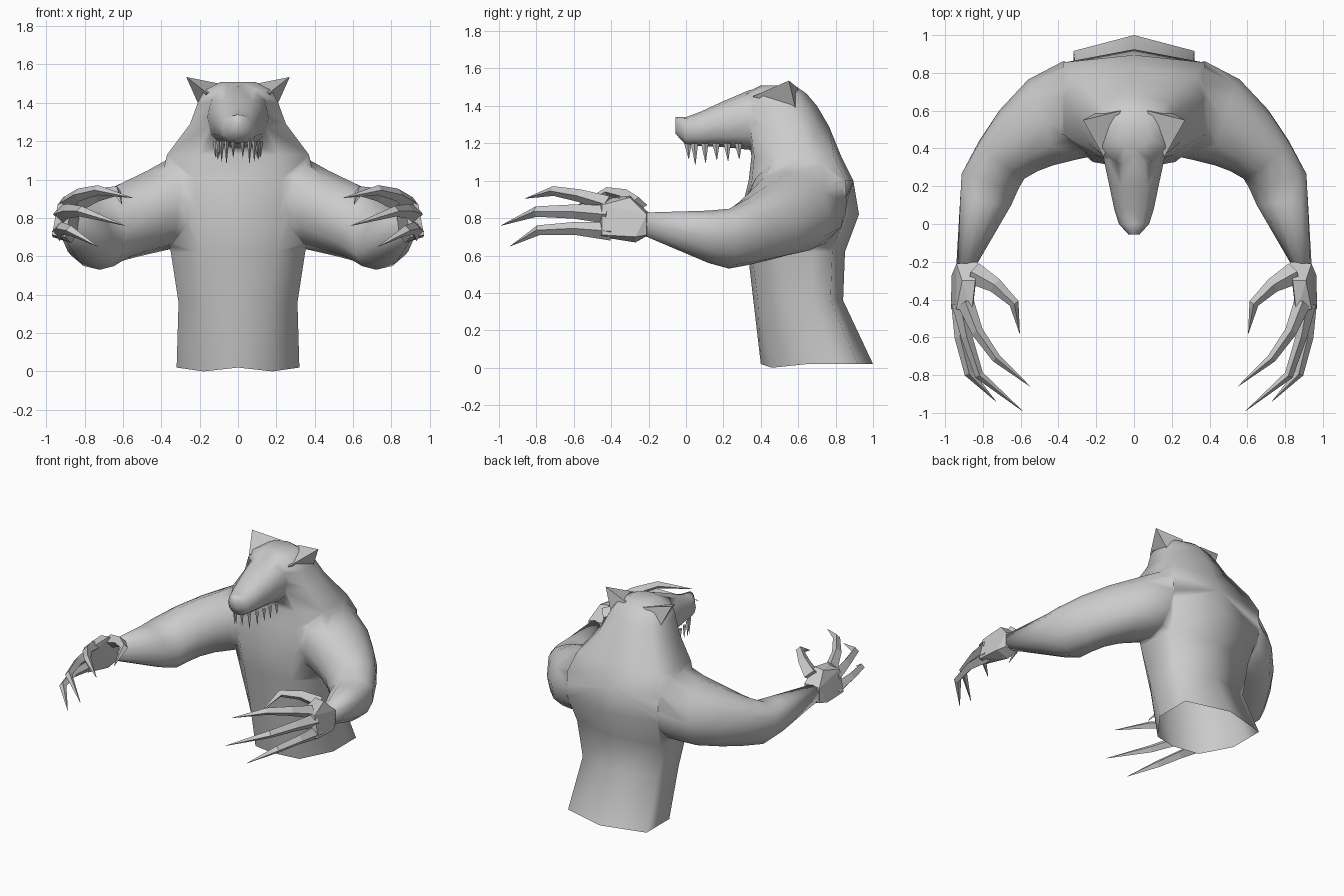
import bpy, bmesh, math
from mathutils import Vector

if "Cube" in bpy.data.objects:
    bpy.data.objects.remove(bpy.data.objects["Cube"])

fur = bpy.data.materials.new("plain grey")
fur.diffuse_color = (0.6, 0.6, 0.6, 1)
fur.use_nodes = True
fur.node_tree.nodes["Principled BSDF"].inputs["Base Color"].default_value = fur.diffuse_color


def finish(name, bm, mirror=False):
    bmesh.ops.recalc_face_normals(bm, faces=bm.faces)
    mesh = bpy.data.meshes.new(name)
    bm.to_mesh(mesh)
    bm.free()
    mesh.materials.append(fur)
    ob = bpy.data.objects.new(name, mesh)
    bpy.context.collection.objects.link(ob)
    if mirror:
        mod = ob.modifiers.new("Mirror", 'MIRROR')
        mod.use_mirror_merge = False
    return ob


def ring(c, u, v, n, e=2.0):
    """Superellipse section around c with half axes u and v."""
    pts = []
    for i in range(n):
        a = 2 * math.pi * i / n
        k, s = math.cos(a), math.sin(a)
        pts.append(Vector(c) + Vector(u) * math.copysign(abs(k) ** (2 / e), k)
                   + Vector(v) * math.copysign(abs(s) ** (2 / e), s))
    return pts


def loft(bm, rings):
    rows = [[bm.verts.new(p) for p in r] for r in rings]
    n = len(rows[0])
    for a, b in zip(rows, rows[1:]):
        for i in range(n):
            j = (i + 1) % n
            bm.faces.new((a[i], a[j], b[j], b[i]))
    bm.faces.new(rows[0][::-1])
    bm.faces.new(rows[-1])


def hull(bm, pts):
    vs = [bm.verts.new(p) for p in pts]
    bmesh.ops.convex_hull(bm, input=vs)


def torso_section(z, f, b, w, front, side, back, corner):
    """Ten-sided section: front/side insets, width and depth of the back corners."""
    d = b - f
    half = [(w * .56, f + front * d), (w, f + side * d), (w, f + .66 * d),
            (w * back, f + corner * d)]
    pts = [(0, f)] + half + [(0, b)] + [(-x, y) for x, y in reversed(half)]
    return [Vector((x, y, z)) for x, y in pts]


# torso, neck and skull: height, front, back, half width, section shape
bm = bmesh.new()
rings = [torso_section(*r) for r in [
    (.02, .40, 1.0, .32, .1, .42, 1, .86), (.36, .36, .84, .31, .05, .35, .97, .86),
    (.62, .33, .85, .35, .04, .3, .97, .87), (.82, .29, .925, .39, .06, .3, .95, .89),
    (1.0, .335, .895, .40, .03, .25, .93, .93), (1.13, .35, .83, .37, .03, .25, .90, .92),
    (1.29, .325, .765, .25, .04, .25, .85, .86), (1.40, .30, .70, .21, .06, .3, .85, .86),
    (1.465, .31, .645, .175, .06, .3, .85, .88), (1.51, .40, .58, .09, .06, .3, .85, .86)]]
rings[0][1].z = rings[0][-1].z = 0
loft(bm, rings)
body = finish("body", bm)

# muzzle: y, underside, top, half width
bm = bmesh.new()
loft(bm, [ring((0, y, (lo + hi) / 2), (w, 0, 0), (0, 0, (hi - lo) / 2), 12, 2.3)
          for y, lo, hi, w in [(-.055, 1.25, 1.34, .03), (0, 1.19, 1.34, .08),
                               (.08, 1.185, 1.37, .105), (.2, 1.18, 1.425, .13),
                               (.34, 1.165, 1.485, .16), (.5, 1.15, 1.505, .17)]])
muzzle = finish("muzzle", bm)


# arms: inner xy, outer xy, underside, top, sideways lean of the section
def arm(side):
    bm = bmesh.new()
    rows = []
    for ix, iy, ox, oy, lo, hi, lean in [(.12, .38, .14, .80, .68, 1.14, 0),
                                         (.31, .34, .375, .862, .635, 1.13, -.02),
                                         (.43, .31, .56, .765, .60, 1.045, -.02),
                                         (.51, .28, .71, .605, .575, .98, 0),
                                         (.58, .24, .82, .44, .55, .91, .03),
                                         (.61, .19, .91, .27, .53, .85, .04),
                                         (.65, .10, .92, .14, .56, .84, .03),
                                         (.83, -.21, .94, -.21, .70, .83, 0)]:
        c = (side * (ix + ox) / 2, (iy + oy) / 2, (lo + hi) / 2)
        rows.append(ring(c, (side * (ox - ix) / 2, (oy - iy) / 2, 0),
                         (side * lean, 0, (hi - lo) / 2), 12, 2.2))
    loft(bm, rows)
    return finish("arm", bm)


# weld muzzle and arms into one skin
bpy.context.view_layer.objects.active = body
for part in (muzzle, arm(1), arm(-1)):
    mod = body.modifiers.new("Union", 'BOOLEAN')
    mod.operation, mod.solver, mod.object = 'UNION', 'EXACT', part
    bpy.ops.object.modifier_apply(modifier=mod.name)
    bpy.data.objects.remove(part)

# the waist is open underneath
bm = bmesh.new()
bm.from_mesh(body.data)
bottom = [f for f in bm.faces if all(v.co.z < .03 for v in f.verts)]
bmesh.ops.delete(bm, geom=bottom, context='FACES')
bm.to_mesh(body.data)
bm.free()
bpy.ops.object.select_all(action='DESELECT')
body.select_set(True)
bpy.ops.object.shade_smooth_by_angle(angle=math.radians(100))

# ears
bm = bmesh.new()
hull(bm, [(.27, .55, 1.535), (.07, .60, 1.495), (.16, .355, 1.45), (.205, .585, 1.39)])
finish("ears", bm, True)

# teeth along the upper jaw
bm = bmesh.new()
for x, y, length in [(.025, .01, .07), (.06, .045, .10), (.085, .10, .09),
                     (.10, .16, .075), (.108, .22, .08), (.118, .28, .07)]:
    loft(bm, [ring((x, y, 1.20), (.013, 0, 0), (0, .02, 0), 4),
              ring((x, y + .005, 1.185 - length), (.001, 0, 0), (0, .001, 0), 4)])
finish("teeth", bm, True)

# palms
bm = bmesh.new()
hull(bm, [(.84, -.2, .71), (.825, -.2, .83), (.94, -.21, .71), (.94, -.21, .82),
          (.965, -.27, .70), (.87, -.27, .67), (.84, -.30, .92), (.91, -.30, .91),
          (.97, -.45, .71), (.90, -.46, .70), (.94, -.45, .87), (.86, -.47, .90),
          (.85, -.42, .88)])
finish("palms", bm, True)

# clawed fingers and thumb: path points with half thickness and half height
digits = {
    "upper_fingers": [(.89, -.42, .875, .045, .045), (.83, -.57, .92, .032, .034),
                      (.73, -.71, .945, .024, .026), (.55, -.86, .905, .001, .001)],
    "middle_fingers": [(.92, -.42, .82, .045, .05), (.885, -.60, .835, .03, .038),
                       (.82, -.80, .835, .024, .028), (.59, -.99, .76, .001, .001)],
    "lower_fingers": [(.93, -.40, .73, .04, .05), (.92, -.60, .745, .03, .034),
                      (.875, -.79, .735, .024, .027), (.73, -.94, .65, .001, .001)],
    "thumbs": [(.85, -.26, .87, .06, .045), (.735, -.325, .92, .04, .035),
               (.635, -.42, .94, .026, .026), (.605, -.58, .87, .001, .001)],
}
for name, path in digits.items():
    bm = bmesh.new()
    rows = []
    for i, (x, y, z, t, h) in enumerate(path):
        a = Vector(path[max(i - 1, 0)][:3])
        b = Vector(path[min(i + 1, len(path) - 1)][:3])
        d = (b - a).normalized()
        across = d.cross(Vector((0, 0, 1))).normalized()
        rows.append(ring((x, y, z), across * t, across.cross(d) * h, 4))
    loft(bm, rows)
    finish(name, bm, True)
